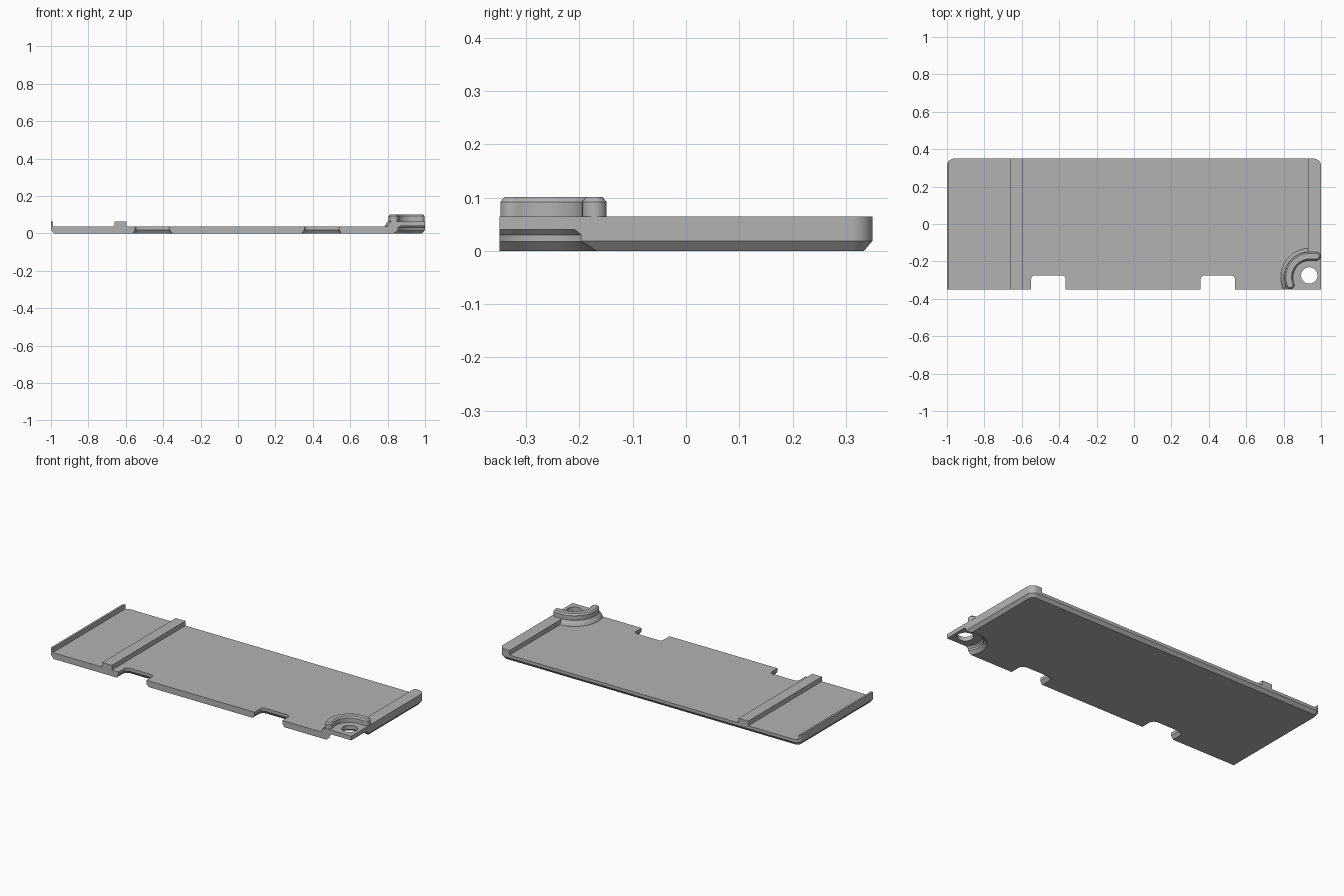
import bpy
import bmesh
from math import acos, asin, cos, sin, pi, radians

default = bpy.data.objects.get("Cube")
if default:
    bpy.data.objects.remove(default, do_unlink=True)

grey = bpy.data.materials.new("light grey plastic")
grey.use_nodes = True
grey.diffuse_color = (0.45, 0.45, 0.45, 1)
grey.node_tree.nodes["Principled BSDF"].inputs["Base Color"].default_value = grey.diffuse_color

FRONT, BACK, FLOOR, TOP = -0.35, 0.35, 0.037, 0.065
SCREW = (0.937, -0.275)    # screw hole centre
BOSS = (0.94, -0.285)      # centre of the corner boss, pocket and rib


def arc(centre, r, a0, a1, n=10):
    return [(centre[0] + r * cos(a0 + (a1 - a0) * i / n),
             centre[1] + r * sin(a0 + (a1 - a0) * i / n)) for i in range(n + 1)]


def tab(x0, x1, y0, y1, r):
    """Rectangle whose two back corners are rounded."""
    return ([(x0, y0), (x1, y0)] + arc((x1 - r, y1 - r), r, 0, pi / 2)
            + arc((x0 + r, y1 - r), r, pi / 2, pi))


def corner(r, reach):
    """Round lobe running past the front right corner by reach."""
    right, front = 1 + reach, FRONT - reach
    a0 = acos(min(1, (right - BOSS[0]) / r))
    a1 = pi + asin(min(1, (BOSS[1] - front) / r))
    pts = arc(BOSS, r, a0, a1, 40)
    return [(right, front), (right, pts[0][1])] + pts + [(pts[-1][0], front)]


def rib_outline(half):
    """Curved bar with round ends."""
    r, end, tip = 0.113, radians(201), 0.975
    cx, cy = BOSS
    foot = (cx + r * cos(end), cy + r * sin(end))
    return (arc((tip, cy + r), half, -pi / 2, pi / 2)
            + arc(BOSS, r + half, pi / 2, end, 28)
            + arc(foot, half, end, end + pi)[1:-1]
            + arc(BOSS, r - half, end, pi / 2, 28))


def loft(name, levels):
    """Solid through matching outlines, each given with its height."""
    bm = bmesh.new()
    rings = [[bm.verts.new((x, y, z)) for x, y in pts] for pts, z in levels]
    n = len(rings[0])
    bm.faces.new(rings[0][::-1])
    bm.faces.new(rings[-1])
    for low, high in zip(rings, rings[1:]):
        for i in range(n):
            j = (i + 1) % n
            bm.faces.new((low[i], low[j], high[j], high[i]))
    bmesh.ops.remove_doubles(bm, verts=bm.verts, dist=1e-5)
    bmesh.ops.recalc_face_normals(bm, faces=bm.faces)
    mesh = bpy.data.meshes.new(name)
    bm.to_mesh(mesh)
    bm.free()
    mesh.materials.append(grey)
    obj = bpy.data.objects.new(name, mesh)
    bpy.context.collection.objects.link(obj)
    return obj


def cut(target, cutter):
    mod = target.modifiers.new("cut", 'BOOLEAN')
    mod.operation, mod.solver, mod.object = 'DIFFERENCE', 'EXACT', cutter
    bpy.context.view_layer.objects.active = target
    bpy.ops.object.modifier_apply(modifier=mod.name)
    bpy.data.objects.remove(cutter, do_unlink=True)


def box(name, x0, x1, z0, z1):
    pts = [(x0, -0.5), (x1, -0.5), (x1, 0.5), (x0, 0.5)]
    return loft(name, [(pts, z0), (pts, z1)])


# Cover body with chamfered underside edges and rounded back corners
def body(d):
    return tab(-1 + d, 1 - d, FRONT, BACK - d, 0.04 - d)


cover = loft("cover_plate", [(body(0.016), 0), (body(0), 0.019), (body(0), TOP)])

# Floor recesses leave the left and right lips, the cross rib and the boss
cut(cover, box("recess_right", -0.988, -0.66, FLOOR, 0.2))
main = box("recess_main", -0.595, 0.93, FLOOR, 0.2)
cut(main, loft("boss_keep", [(corner(0.161, 0.3), 0.02),
                             (corner(0.153, 0.3), 0.045),
                             (corner(0.138, 0.3), TOP),
                             (corner(0.138, 0.3), 0.3)]))
cut(cover, main)

# Front notches, flared on the underside
for x0, x1 in ((-0.55, -0.365), (0.355, 0.54)):
    def notch(d):
        return tab(x0 - d, x1 + d, -0.5, -0.275 + d, 0.02 + d)
    cut(cover, loft("notch", [(notch(0.021), -0.01), (notch(0), 0.019), (notch(0), 0.2)]))

# Stepped pocket under the screw boss
cut(cover, loft("pocket", [(corner(0.135, 0.1), -0.01), (corner(0.107, 0.1), 0.018),
                           (corner(0.107, 0.1), 0.03), (corner(0.097, 0.1), 0.04)]))

# Screw hole
ring = arc(SCREW, 0.044, 0, 2 * pi, 40)[:-1]
cut(cover, loft("screw_hole", [(ring, -0.1), (ring, 0.2)]))

# Curved rib around the screw hole
rib = loft("screw_rib", [(rib_outline(0.023), TOP - 0.01), (rib_outline(0.023), 0.092),
                         (rib_outline(0.015), 0.101)])

# Smooth the curved walls, keep the edges sharp
bpy.ops.object.select_all(action='DESELECT')
for obj in (cover, rib):
    obj.select_set(True)
bpy.context.view_layer.objects.active = cover
bpy.ops.object.shade_smooth_by_angle(angle=radians(25))
